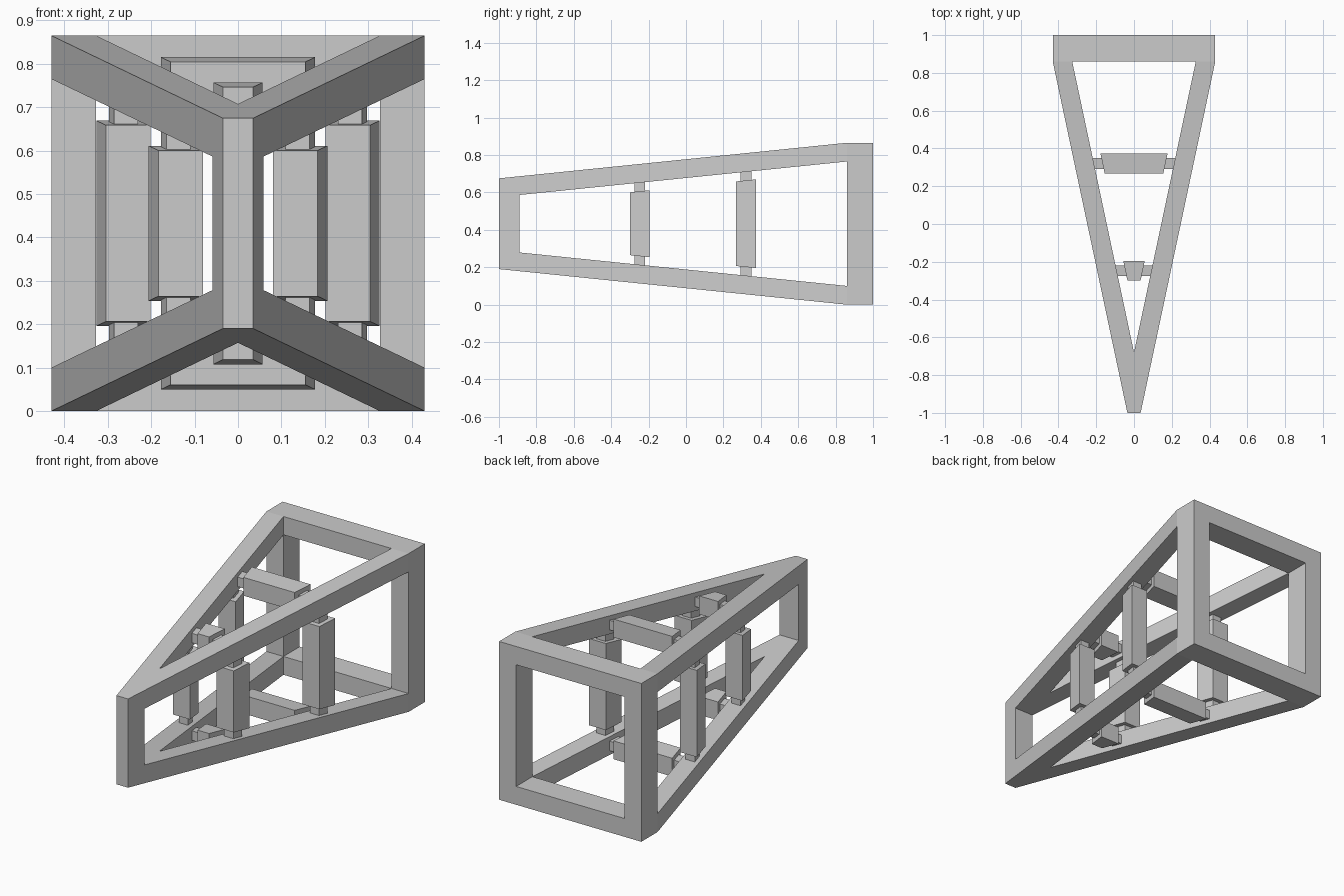
import bpy
import bmesh

cube = bpy.data.objects.get("Cube")
if cube:
    bpy.data.objects.remove(cube, do_unlink=True)

grey = bpy.data.materials.new("plain grey")
grey.use_nodes = True
COLOUR = (0.6, 0.6, 0.6, 1)
grey.diffuse_color = COLOUR
grey.node_tree.nodes["Principled BSDF"].inputs["Base Color"].default_value = COLOUR

MID = 0.4325           # height of the horizontal symmetry plane
SHOULDER = 0.86        # where the taper ends and the square back begins
BEAM_X, BEAM_Z = 0.103, 0.1
GAP, INSET = 0.046, 0.024


# Tapering half sizes of the wedge: outside and inside, across and up
def outer_x(y):
    return 0.035 + 0.2124 * (min(y, SHOULDER) + 1)


def outer_z(y):
    return 0.2425 + 0.1022 * (min(y, SHOULDER) + 1)


def inner_x(y):
    return outer_x(y) - BEAM_X


def inner_z(y):
    return outer_z(y) - BEAM_Z


def loft(bm, stations, x_range, z_range):
    """Add a closed box lofted along y; the ranges are functions of y."""
    rings = []
    for y in stations:
        (xa, xb), (za, zb) = x_range(y), z_range(y)
        rings.append([bm.verts.new((x, y, z + MID))
                      for x, z in ((xa, za), (xb, za), (xb, zb), (xa, zb))])
    for a, b in zip(rings, rings[1:]):
        for i in range(4):
            j = (i + 1) % 4
            bm.faces.new((a[i], a[j], b[j], b[i]))
    bm.faces.new(rings[0])
    bm.faces.new(rings[-1])


def make_object(name, bm):
    bmesh.ops.recalc_face_normals(bm, faces=bm.faces)
    mesh = bpy.data.meshes.new(name)
    bm.to_mesh(mesh)
    bm.free()
    mesh.materials.append(grey)
    obj = bpy.data.objects.new(name, mesh)
    bpy.context.collection.objects.link(obj)
    return obj


def lofted_object(name, stations, x_range, z_range):
    bm = bmesh.new()
    loft(bm, stations, x_range, z_range)
    return make_object(name, bm)


def both(half):
    return lambda y: (-half(y), half(y))


# Open wedge frame: a solid with upright, sideways and back openings cut out
frame = lofted_object("wedge_frame", (-1, SHOULDER, 1), both(outer_x), both(outer_z))
wide = both(lambda y: 2)
cutters = [
    lofted_object("upright_cutter", (-0.678, SHOULDER), both(inner_x), wide),
    lofted_object("sideways_cutter", (-0.89, SHOULDER), wide, both(inner_z)),
    lofted_object("back_cutter", (0.8, SHOULDER, 1.1), both(inner_x), both(inner_z)),
]
for cutter in cutters:
    cutter.hide_render = True
    cut = frame.modifiers.new(cutter.name, "BOOLEAN")
    cut.operation = "DIFFERENCE"
    cut.solver = "EXACT"
    cut.object = cutter
bpy.context.view_layer.update()
cut_mesh = bpy.data.meshes.new_from_object(
    frame.evaluated_get(bpy.context.evaluated_depsgraph_get()))
frame.modifiers.clear()
frame.data = cut_mesh
for cutter in cutters:
    bpy.data.objects.remove(cutter, do_unlink=True)


def rung(name, y0, y1, sign, upright):
    """A thick bar flush with one side of the wedge, with a thin neck at each end."""
    reach = inner_z if upright else inner_x
    depth = outer_x if upright else outer_z
    thick = BEAM_X if upright else BEAM_Z
    bm = bmesh.new()

    def part(stations, along, inset):
        def across(y):
            return sign * (depth(y) - thick + inset), sign * (depth(y) - inset)
        ranges = (across, along) if upright else (along, across)
        loft(bm, stations, *ranges)

    part((y0, y1), both(lambda y: reach(y) - GAP), 0)
    for end in (-1, 1):
        part((y0 + INSET, y1 - INSET),
             lambda y: (end * (reach(y) - GAP), end * (reach(y) + 0.005)), INSET)
    make_object(name, bm)


# Two sets of four rungs, one on each side of the wedge
for place, y0, y1 in (("front", -0.3, -0.195), ("back", 0.268, 0.373)):
    for side, sign, upright in (("top", 1, False), ("bottom", -1, False),
                                ("left", 1, True), ("right", -1, True)):
        rung(f"{place}_{side}_rung", y0, y1, sign, upright)
